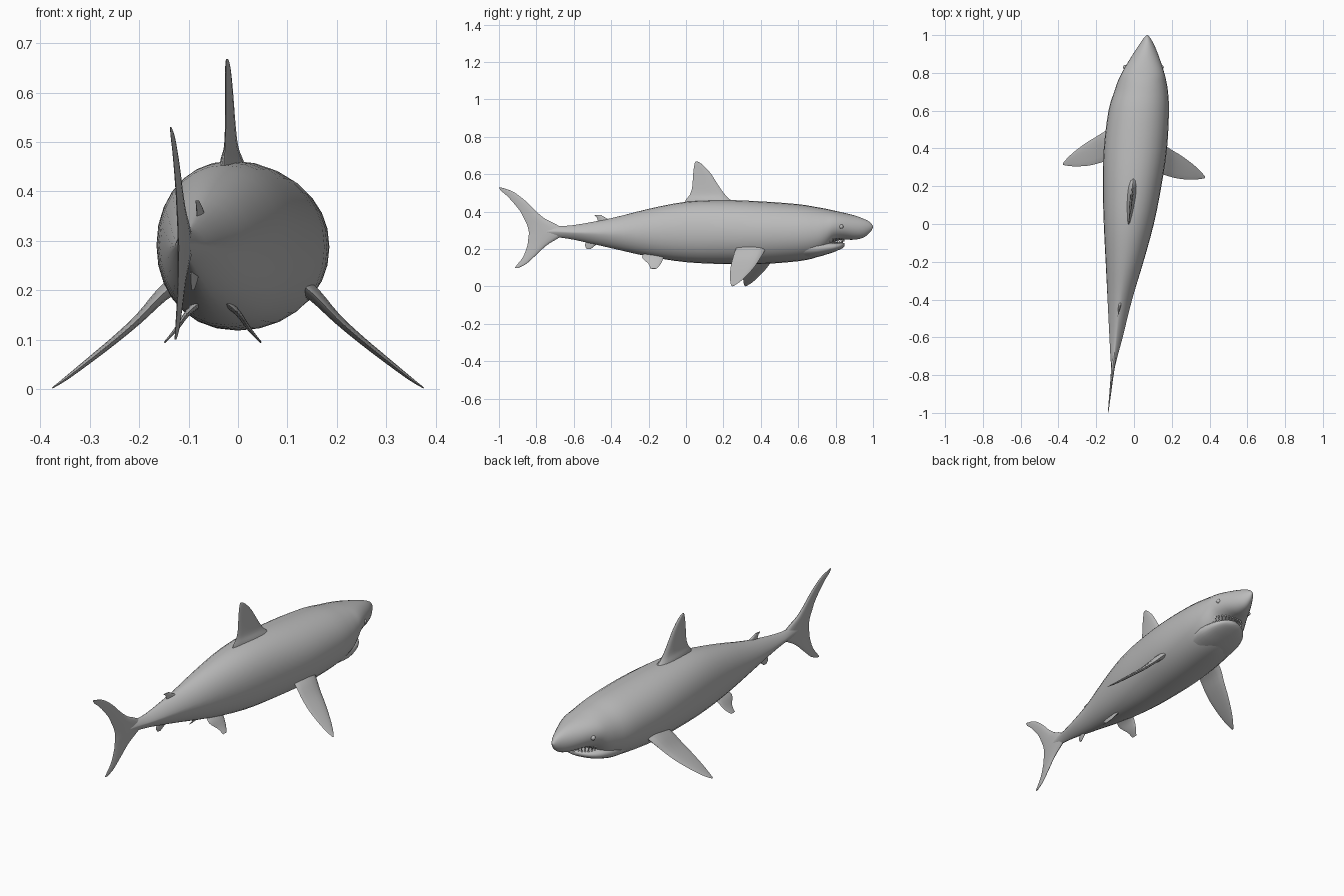
import bpy, bmesh
from math import sin, cos, pi, copysign, radians
from mathutils import Vector

cube = bpy.data.objects.get("Cube")
if cube:
    bpy.data.objects.remove(cube, do_unlink=True)


def material(name, colour):
    mat = bpy.data.materials.new(name)
    mat.use_nodes = True
    mat.diffuse_color = colour
    mat.node_tree.nodes["Principled BSDF"].inputs["Base Color"].default_value = colour
    return mat


skin = material("grey skin", (0.5, 0.5, 0.5, 1))


def finish(name, bm, smooth=True):
    bmesh.ops.recalc_face_normals(bm, faces=bm.faces)
    mesh = bpy.data.meshes.new(name)
    bm.to_mesh(mesh)
    bm.free()
    mesh.materials.append(skin)
    obj = bpy.data.objects.new(name, mesh)
    bpy.context.collection.objects.link(obj)
    if smooth:
        bpy.ops.object.select_all(action='DESELECT')
        obj.select_set(True)
        bpy.context.view_layer.objects.active = obj
        bpy.ops.object.shade_smooth_by_angle(angle=radians(50))
    return obj


def spline(rows, steps=3):
    """Smoothly resample rows of numbers along a curve through them."""
    out = []
    for i in range(len(rows) - 1):
        a, b, c, d = (rows[min(max(k, 0), len(rows) - 1)] for k in range(i - 1, i + 3))
        for s in range(steps):
            t = s / steps
            out.append([q + t * (r - p + t * (2 * p - 5 * q + 4 * r - u + t * (3 * (q - r) + u - p))) / 2
                        for p, q, r, u in zip(a, b, c, d)])
    return out + [list(rows[-1])]


def loft(name, rings):
    """Skin closed rings of points, capping both ends."""
    bm = bmesh.new()
    loops = [[bm.verts.new(p) for p in ring] for ring in rings]
    n = len(loops[0])
    for a, b in zip(loops, loops[1:]):
        for i in range(n):
            j = (i + 1) % n
            bm.faces.new((a[i], a[j], b[j], b[i]))
    bm.faces.new(loops[0])
    bm.faces.new(loops[-1])
    return finish(name, bm)


def hull(name, stations, sides=28):
    """Stations: y, left edge, right edge, bottom, top, roundness."""
    rings = []
    for y, x0, x1, z0, z1, power in spline(stations):
        ring = []
        for i in range(sides):
            c, s = cos(2 * pi * i / sides), sin(2 * pi * i / sides)
            ring.append(((x0 + x1) / 2 + (x1 - x0) / 2 * copysign(abs(c) ** (2 / power), c), y,
                         (z0 + z1) / 2 + (z1 - z0) / 2 * copysign(abs(s) ** (2 / power), s)))
        rings.append(ring)
    return loft(name, rings)


def fin(name, sections, place, normal, sides=14):
    """Sections: span values, leading y, trailing y, thickness."""
    rings = []
    normal = Vector(normal).normalized()
    for *span, lead, trail, thick in spline(sections):
        ring = []
        for i in range(sides):
            a = 2 * pi * i / sides
            c = (1 + cos(a)) / 2
            base = Vector(place(span, trail + (lead - trail) * c))
            ring.append(base + normal * thick / 2 * sin(a) * (0.4 + 0.7 * c))
        rings.append(ring)
    return loft(name, rings)


# Body, bending towards the tail
hull("body", [
    (-.78, -.119, -.107, .28, .305, 1.4),
    (-.7, -.125, -.087, .265, .322, 1.4),
    (-.6, -.13, -.06, .25, .328, 1.4),
    (-.4, -.14, -.01, .205, .365, 1.7),
    (-.2, -.15, .05, .16, .415, 2),
    (0, -.16, .105, .13, .453, 2.1),
    (.2, -.165, .145, .12, .462, 2.1),
    (.4, -.16, .175, .12, .455, 2.1),
    (.6, -.135, .185, .135, .44, 2.1),
    (.7, -.105, .18, .157, .424, 2.1),
    (.75, -.088, .172, .19, .415, 2.1),
    (.79, -.07, .163, .236, .406, 2.1),
    (.84, -.042, .148, .25, .395, 2.1),
    (.9, -.005, .127, .25, .38, 2),
    (.95, .028, .106, .262, .362, 2),
    (.985, .052, .086, .29, .343, 2),
    (1, .067, .073, .317, .323, 2)])

# Lower jaw, leaving the mouth open below the snout
hull("lower_jaw", [
    (.62, -.1, .15, .145, .27, 2),
    (.7, -.085, .16, .157, .252, 2.2),
    (.77, -.06, .148, .177, .241, 2.3),
    (.81, -.03, .13, .192, .236, 2.3),
    (.835, .005, .105, .204, .234, 2.2),
    (.847, .04, .073, .214, .231, 2)])

# Upper and lower teeth along the jaw arc
for label, root, tip, reach in (("upper", .257, .238, 1), ("lower", .23, .245, .9)):
    bm = bmesh.new()
    for i in range(15):
        a = pi * (i / 14 - .5) * .9
        x, y = .05 + .085 * reach * sin(a), .755 + .09 * reach * cos(a)
        ring = [bm.verts.new((x + .006 * cos(k * pi / 2), y + .006 * sin(k * pi / 2), root)) for k in range(4)]
        point = bm.verts.new((x, y, tip))
        bm.faces.new(ring)
        for k in range(4):
            bm.faces.new((ring[k], ring[(k + 1) % 4], point))
    finish(label + "_teeth", bm, smooth=False)

# Eyes
for side, x in (("left", .146), ("right", -.046)):
    bm = bmesh.new()
    bmesh.ops.create_uvsphere(bm, u_segments=12, v_segments=8, radius=.012)
    bmesh.ops.translate(bm, verts=bm.verts, vec=(x, .83, .32))
    finish(side + "_eye", bm)

# Upright fins: z, leading y, trailing y, thickness
fin("dorsal_fin", [
    (.435, .28, -.01, .07), (.465, .235, 0, .05), (.49, .21, .02, .03),
    (.53, .18, .033, .022), (.6, .135, .038, .017), (.64, .1, .043, .014),
    (.66, .077, .047, .01), (.668, .06, .052, .004)],
    lambda s, y: (-.028 + .1 * y, y, s[0]), (1, 0, 0))
fin("tail_fin", [
    (.53, -.99, -1, .004), (.512, -.935, -.99, .008), (.487, -.895, -.96, .01),
    (.45, -.85, -.925, .013), (.4, -.8, -.885, .016), (.36, -.75, -.865, .02),
    (.33, -.69, -.85, .025), (.29, -.64, -.84, .03), (.26, -.68, -.843, .025),
    (.22, -.745, -.848, .018), (.16, -.81, -.87, .013), (.12, -.855, -.9, .009),
    (.1, -.895, -.915, .004)],
    lambda s, y: (-.03 + .107 * y, y, s[0]), (1, 0, 0))
fin("second_dorsal_fin", [
    (.34, -.38, -.47, .02), (.365, -.425, -.475, .014), (.382, -.455, -.49, .005)],
    lambda s, y: (.002 + .18 * y, y, s[0]), (1, 0, 0))
fin("anal_fin", [
    (.25, -.45, -.53, .02), (.22, -.485, -.54, .014), (.2, -.51, -.53, .005)],
    lambda s, y: (.002 + .18 * y, y, s[0]), (1, 0, 0))

# Paired fins: outward x, z, leading y, trailing y, thickness
pectoral = [
    (.11, .225, .435, .28, .05), (.155, .19, .42, .262, .035), (.2, .143, .392, .248, .024),
    (.25, .099, .362, .238, .019), (.31, .051, .318, .235, .014), (.35, .02, .282, .238, .009),
    (.376, .002, .252, .243, .003)]
pelvic = [
    (.02, .18, -.11, -.22, .025), (.05, .155, -.12, -.235, .015),
    (.075, .12, -.135, -.2, .01), (.098, .094, -.16, -.19, .004)]
for side, sign in (("left", 1), ("right", -1)):
    shift = .035 * (1 - sign)
    fin(side + "_pectoral_fin", pectoral,
        lambda s, y: (sign * s[0], y + shift, s[1]), (sign * .67, 0, .75))
    fin(side + "_pelvic_fin", pelvic,
        lambda s, y: (-.051 + sign * s[0], y, s[1]), (sign * .7, 0, .7))
